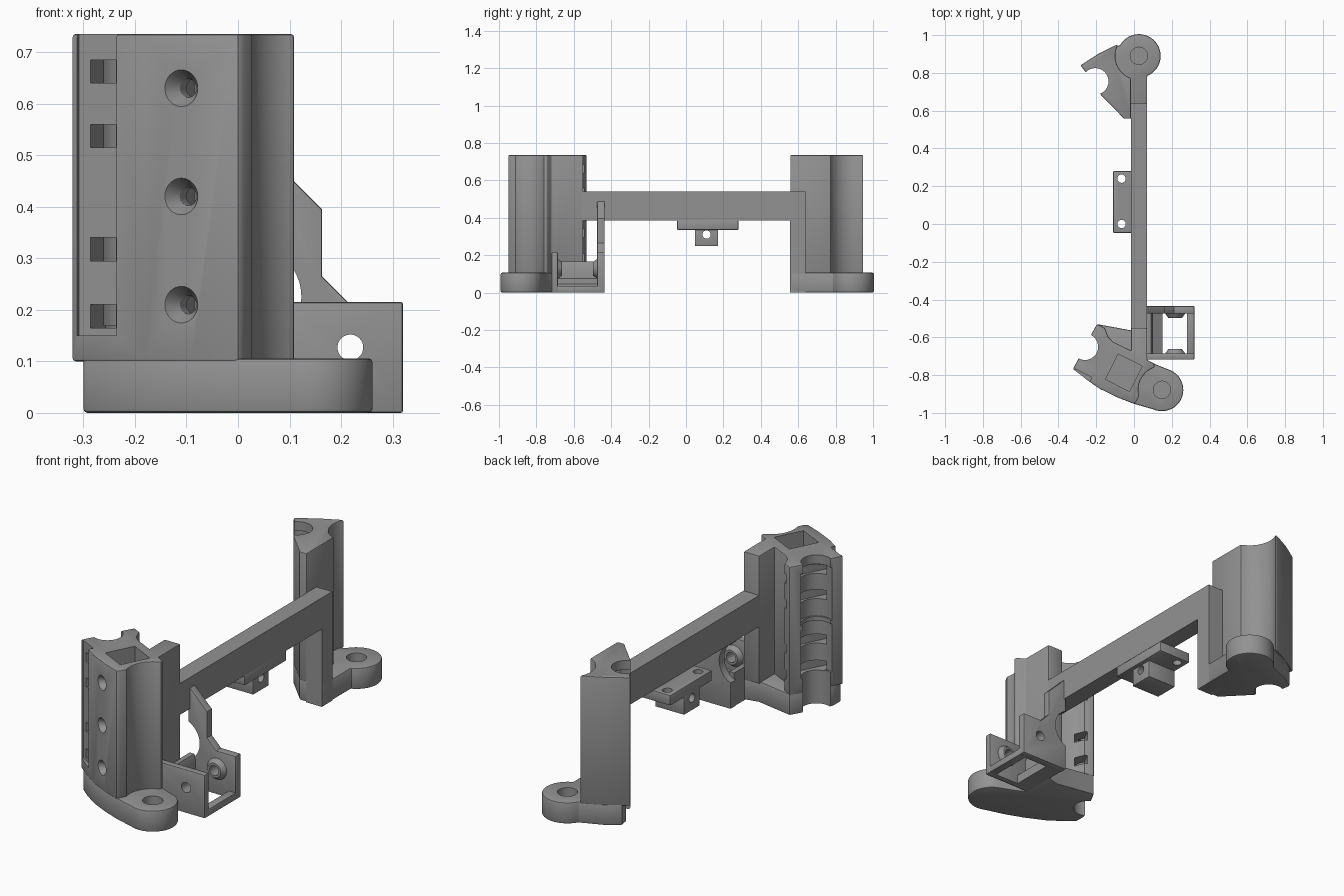
import bpy, bmesh, math
from mathutils import Matrix, Vector

if "Cube" in bpy.data.objects:
    bpy.data.objects.remove(bpy.data.objects["Cube"])

grey = bpy.data.materials.new("mid_grey")
grey.diffuse_color = (0.29, 0.29, 0.29, 1)
grey.use_nodes = True
grey.node_tree.nodes["Principled BSDF"].inputs["Base Color"].default_value = grey.diffuse_color


def finish(name, bm, bevel=0.0):
    bmesh.ops.recalc_face_normals(bm, faces=bm.faces)
    me = bpy.data.meshes.new(name)
    bm.to_mesh(me)
    bm.free()
    me.materials.append(grey)
    ob = bpy.data.objects.new(name, me)
    bpy.context.collection.objects.link(ob)
    if bevel:
        b = ob.modifiers.new("bevel", 'BEVEL')
        b.width, b.segments, b.limit_method, b.angle_limit = bevel, 2, 'ANGLE', math.radians(50)
    return ob


def prism(name, pts, lo, hi, axis='z', bevel=0.0):
    """Extrude a flat outline along z, or along y for (x, z) outlines."""
    bm = bmesh.new()
    place = (lambda p, d: (p[0], p[1], d)) if axis == 'z' else (lambda p, d: (p[0], d, p[1]))
    f = bm.faces.new([bm.verts.new(place(p, lo)) for p in pts])
    r = bmesh.ops.extrude_face_region(bm, geom=[f])
    step = Vector((0, 0, hi - lo)) if axis == 'z' else Vector((0, hi - lo, 0))
    bmesh.ops.translate(bm, vec=step, verts=[v for v in r['geom'] if isinstance(v, bmesh.types.BMVert)])
    return finish(name, bm, bevel)


def box(name, x, y, z, turn=0, origin=(0, 0), bevel=0.0):
    """Box from ranges, optionally in a frame turned about z."""
    bm = bmesh.new()
    size = Matrix.Diagonal((x[1] - x[0], y[1] - y[0], z[1] - z[0], 1))
    mid = Matrix.Translation((sum(x) / 2, sum(y) / 2, sum(z) / 2))
    frame = Matrix.Translation((*origin, 0)) @ Matrix.Rotation(turn, 4, 'Z')
    bmesh.ops.create_cube(bm, size=1, matrix=frame @ mid @ size)
    return finish(name, bm, bevel)


def cone(name, a, b, r1, r2=None, n=32):
    """Cylinder or cone from point a to point b."""
    a, b = Vector(a), Vector(b)
    bm = bmesh.new()
    m = Matrix.Translation((a + b) / 2) @ (b - a).to_track_quat('Z', 'Y').to_matrix().to_4x4()
    bmesh.ops.create_cone(bm, cap_ends=True, segments=n, radius1=r1,
                          radius2=r1 if r2 is None else r2, depth=(b - a).length, matrix=m)
    return finish(name, bm)


def arc(c, r, a0, a1, n=16):
    return [(c[0] + r * math.cos(math.radians(a0 + (a1 - a0) * i / n)),
             c[1] + r * math.sin(math.radians(a0 + (a1 - a0) * i / n))) for i in range(n + 1)]


def cut(ob, cutters):
    """Subtract the cutters, bake the result and remove them."""
    for c in cutters:
        c.hide_render = True
        m = ob.modifiers.new("cut", 'BOOLEAN')
        m.operation, m.solver, m.object = 'DIFFERENCE', 'EXACT', c
    bpy.context.view_layer.update()
    dg = bpy.context.evaluated_depsgraph_get()
    me = bpy.data.meshes.new_from_object(ob.evaluated_get(dg))
    ob.modifiers.clear()
    ob.data = me
    for c in cutters:
        bpy.data.objects.remove(c)


def channel_cutters(c, turn):
    """Tube channel with retaining ribs, and four pairs of tie slots."""
    out = [cone("channel", (*c, -0.1), (*c, 0.9), 0.07, n=48)]
    for z in ((0.17, 0.41), (0.43, 0.69)):
        out.append(cone("relief", (*c, z[0]), (*c, z[1]), 0.078, n=48))
    for z in ((0.165, 0.21), (0.295, 0.34), (0.515, 0.56), (0.64, 0.685)):
        out.append(box("slot", (0.035, 0.09), (-0.2, 0.2), z, turn, c))
    return out


# Front tower: base with round lug
lug_f, ch_f, turn_f = (0.148, -0.878), (-0.26, -0.65), math.radians(-26.7)
outer_f = [(-0.25, -0.825), (-0.18, -0.873), (-0.09, -0.917), (0.0, -0.952)]
base = prism("front_base", [(-0.30, -0.785)] + outer_f + arc(lug_f, 0.113, 245, 425, 24) +
             [(0.12, -0.745), (0.07, -0.72), (0.07, -0.55), (0, -0.566), (-0.196, -0.53),
              (-0.228, -0.587), (-0.30, -0.725)], 0, 0.106, bevel=0.008)
cut(base, [cone("lug_hole", (*lug_f, 0.04), (*lug_f, 0.2), 0.046),
           cone("channel", (*ch_f, -0.1), (*ch_f, 0.9), 0.07, n=48)])

# Front tower: body with tube channel, pocket and screw holes
body = prism("front_tower", [(-0.323, -0.767)] + outer_f + [(0.012, -0.94)] +
             arc(lug_f, 0.125, 195, 108) +
             [(0.108, -0.742), (0.07, -0.72), (0.07, -0.55), (-0.016, -0.55), (-0.016, -0.67),
              (-0.11, -0.624), (-0.135, -0.60), (-0.155, -0.55), (-0.196, -0.53),
              (-0.228, -0.587), (-0.30, -0.725)], 0.1, 0.735, bevel=0.006)
cutters = channel_cutters(ch_f, turn_f)
cutters.append(box("pocket", (0.175, 0.317), (-0.105, 0.045), (0.14, 0.9), turn_f, ch_f))
cutters.append(box("side_recess", (0.01, 0.105), (-0.25, -0.128), (0.15, 0.9), turn_f, ch_f))
inward = Vector((0.45, 0.893, 0))
for z in (0.21, 0.42, 0.63):
    p = Vector((-0.11, -0.908, z))
    cutters.append(cone("sink", p - inward * 0.01, p + inward * 0.03, 0.042, 0.018))
    cutters.append(cone("screw", p, p + inward * 0.09, 0.018, n=24))
cut(body, cutters)

# Back tower: base with round lug
lug_b, ch_b, turn_b = (0.026, 0.89), (-0.205, 0.755), math.radians(34)
base = prism("back_base", [(-0.25, 0.857), (-0.24, 0.80), (-0.175, 0.683), (-0.053, 0.558),
                           (0.07, 0.558), (0.07, 0.78)] + arc(lug_b, 0.115, -66, 150, 28) +
             [(-0.19, 0.90)], 0, 0.106, bevel=0.008)
cut(base, [cone("lug_hole", (*lug_b, 0.04), (*lug_b, 0.2), 0.046),
           cone("channel", (*ch_b, -0.1), (*ch_b, 0.9), 0.07, n=48)])

# Back tower: body with tube channel
body = prism("back_tower", [(-0.283, 0.84), (-0.262, 0.812), (-0.175, 0.683), (-0.053, 0.558),
                            (-0.016, 0.558)] + arc(lug_b, 0.125, 250, 152) +
             [(-0.10, 0.945), (-0.19, 0.90)], 0.1, 0.735, bevel=0.006)
slots = channel_cutters(ch_b, turn_b)
for s in slots[3:]:
    bpy.data.objects.remove(s)
slots = slots[:3]
for z in ((0.165, 0.21), (0.295, 0.34), (0.515, 0.56), (0.64, 0.685)):
    slots.append(box("slot", (0.03, 0.08), (-0.12, 0.0), z, turn_b, ch_b))
cut(body, slots)

# Connecting bar and back post
box("cross_bar", (-0.016, 0.07), (-0.58, 0.638), (0.385, 0.54))
box("back_post", (-0.016, 0.07), (0.556, 0.638), (0.0, 0.39))

# Small bracket hanging under the bar
plate = box("bracket_plate", (-0.11, 0.07), (-0.047, 0.28), (0.335, 0.386), bevel=0.004)
cut(plate, [cone("hole", (-0.066, y, 0.2), (-0.066, y, 0.5), 0.022) for y in (0.0, 0.24)])
block = box("bracket_block", (-0.11, 0.05), (0.048, 0.172), (0.248, 0.34), bevel=0.004)
cut(block, [cone("hole", (-0.2, 0.11, 0.31), (0.2, 0.11, 0.31), 0.022)])

# Cage: two end plates with raised conical bosses around the holes
hx, hz = 0.218, 0.127


def axle_hole():
    return cone("axle", (hx, -0.9, hz), (hx, -0.3, hz), 0.025)


front = box("cage_front_plate", (0.06, 0.32), (-0.718, -0.685), (0, 0.215), bevel=0.005)
cut(front, [axle_hole()])
back = prism("cage_back_fin", [(0.06, 0.0), (0.32, 0.0), (0.32, 0.215), (0.213, 0.215),
                               (0.163, 0.265), (0.163, 0.395), (0.07, 0.488), (0.06, 0.488)],
             -0.475, -0.435, 'y', bevel=0.004)
cut(back, [axle_hole(), cone("round_cut", (0.02, -0.6, 0.225), (0.02, -0.3, 0.225), 0.103, n=48)])
for name, y0, y1 in (("front_boss", -0.69, -0.662), ("back_boss", -0.47, -0.498)):
    boss = cone(name, (hx, y0, hz), (hx, y1, hz), 0.056, 0.036)
    cut(boss, [axle_hole()])

# Cage: floor rail and sloped inner wall
box("cage_rail", (0.28, 0.32), (-0.69, -0.45), (0, 0.035), bevel=0.004)
prism("cage_inner_wall", [(0.065, 0), (0.15, 0), (0.15, 0.045), (0.10, 0.075), (0.10, 0.14),
                          (0.09, 0.165), (0.065, 0.165)], -0.69, -0.47, 'y')

# Smooth the round surfaces, keep the edges sharp
for ob in list(bpy.context.scene.objects):
    if ob.modifiers:
        cut(ob, [])
    bpy.ops.object.select_all(action='DESELECT')
    ob.select_set(True)
    bpy.context.view_layer.objects.active = ob
    bpy.ops.object.shade_smooth_by_angle(angle=math.radians(30))
